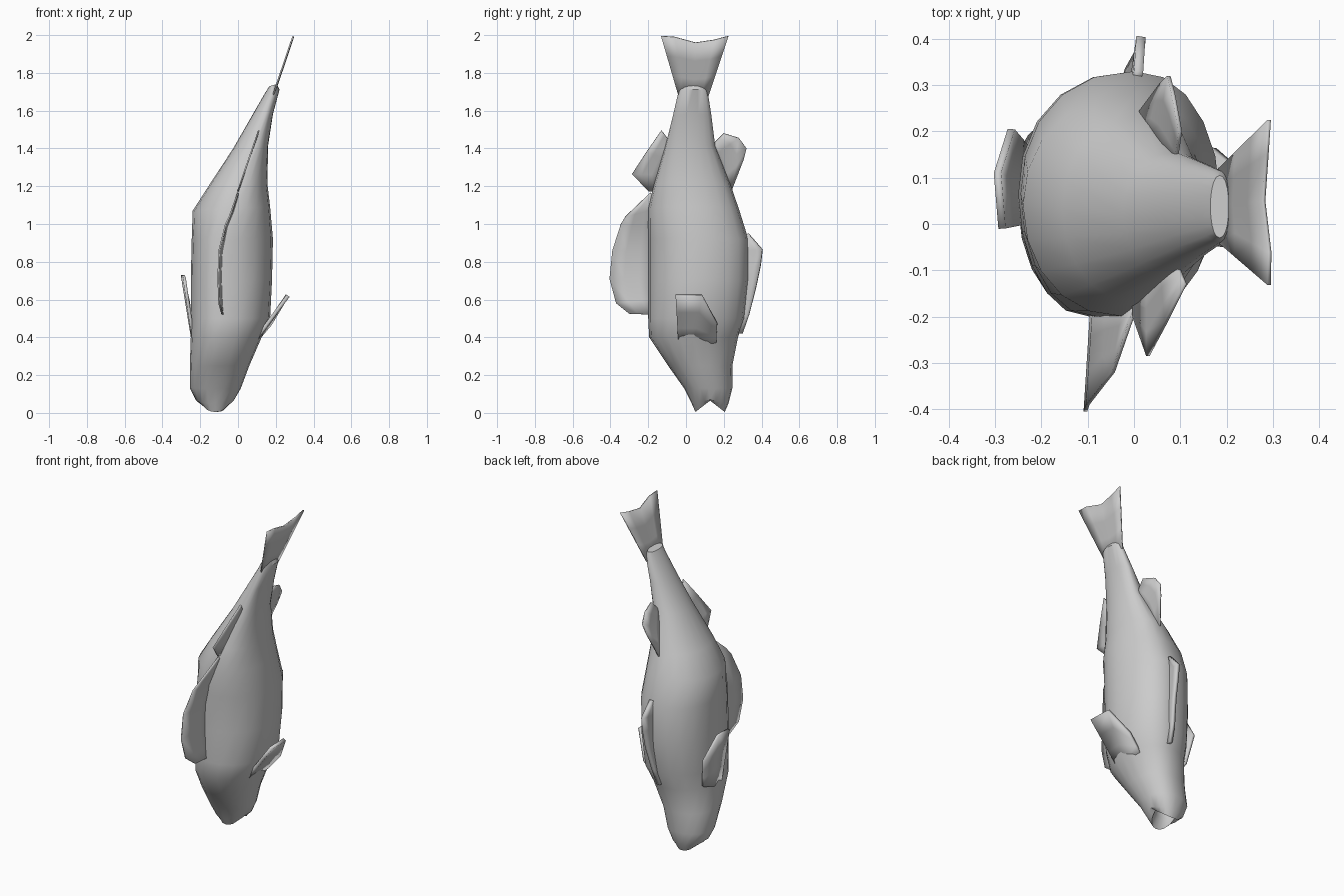
import bpy, bmesh, math

N = 20


def finish(name, bm, angle=40):
    bmesh.ops.recalc_face_normals(bm, faces=bm.faces)
    me = bpy.data.meshes.new(name)
    bm.to_mesh(me)
    bm.free()
    ob = bpy.data.objects.new(name, me)
    bpy.context.collection.objects.link(ob)
    bpy.ops.object.select_all(action='DESELECT')
    ob.select_set(True)
    bpy.context.view_layer.objects.active = ob
    bpy.ops.object.shade_smooth_by_angle(angle=math.radians(angle))
    return ob


def ring(bm, z, x0, x1, y0, y1, xd, xv, tilt=0.0, notch=0.0):
    """Rounded section; xd / xv are the x of the back ridge and the belly ridge."""
    cx, rx, cy, ry = (x0 + x1) / 2, (x1 - x0) / 2, (y0 + y1) / 2, (y1 - y0) / 2
    verts = []
    for i in range(N):
        t = 2 * math.pi * i / N
        u, v = math.sin(t), -math.cos(t)
        u = math.copysign(abs(u) ** 0.9, u)
        lean = (xd + (xv - xd) * (v + 1) / 2 - cx) * (1 - abs(u))
        verts.append(bm.verts.new((cx + rx * u + lean, cy + ry * v,
                                   z + tilt * rx * u + notch * (1 - abs(v)))))
    return verts


def fin(name, base, outer, thick=0.008):
    """Thin sheet bridged between a base line and an outer line."""
    bm = bmesh.new()
    rows = []
    for k in range(4):
        f = k / 3
        rows.append([bm.verts.new([p + (q - p) * f for p, q in zip(a, b)])
                     for a, b in zip(base, outer)])
    for ra, rb in zip(rows, rows[1:]):
        for i in range(len(base) - 1):
            bm.faces.new((ra[i], ra[i + 1], rb[i + 1], rb[i]))
    ob = finish(name, bm)
    mod = ob.modifiers.new("thickness", 'SOLIDIFY')
    mod.thickness = thick
    mod.offset = 0
    return ob


# Body: sections from the mouth cavity over the lips up to the tail root
sections = [
    (0.20, -0.15, -0.09, 0.10, 0.16, -0.12, -0.12, 0, 0),
    (0.07, -0.18, -0.06, 0.08, 0.18, -0.12, -0.11, 0, 0.02),
    (0.005, -0.19, -0.05, 0.05, 0.205, -0.12, -0.11, 0, 0.06),
    (0.05, -0.225, -0.02, 0.03, 0.225, -0.12, -0.11, 0, 0.02),
    (0.13, -0.255, 0.015, -0.01, 0.245, -0.12, -0.10, 0, 0),
    (0.25, -0.255, 0.06, -0.095, 0.245, -0.11, -0.08, 0, 0),
    (0.40, -0.25, 0.125, -0.195, 0.275, -0.09, -0.04, 0, 0),
    (0.50, -0.25, 0.17, -0.20, 0.31, -0.085, -0.02, 0, 0),
    (0.70, -0.25, 0.18, -0.20, 0.33, -0.095, 0.0, 0, 0),
    (0.92, -0.245, 0.185, -0.20, 0.33, -0.08, 0.0, 0, 0),
    (1.08, -0.24, 0.17, -0.20, 0.28, -0.02, 0.0, 0.05, 0),
    (1.21, -0.155, 0.155, -0.17, 0.235, 0.01, 0.02, 0.05, 0),
    (1.41, -0.025, 0.16, -0.11, 0.155, 0.085, 0.09, 0.1, 0),
    (1.57, 0.065, 0.185, -0.07, 0.135, 0.14, 0.14, 0.2, 0),
    (1.70, 0.14, 0.22, -0.04, 0.115, 0.185, 0.185, 0.3, 0),
    (1.735, 0.165, 0.205, -0.03, 0.105, 0.185, 0.185, 0.3, 0),
]
bm = bmesh.new()
rings = [ring(bm, *s) for s in sections]
for a, b in zip(rings, rings[1:]):
    for i in range(N):
        j = (i + 1) % N
        bm.faces.new((a[i], a[j], b[j], b[i]))
bm.faces.new(rings[0])
bm.faces.new(rings[-1])
finish("fish_body", bm)

# Front back-fin, tall and rounded
fin("front_dorsal_fin",
    [(-0.08, -0.17, 0.52), (-0.085, -0.17, 0.60), (-0.09, -0.17, 0.72), (-0.085, -0.17, 0.85),
     (-0.06, -0.17, 0.98), (-0.02, -0.17, 1.08), (0.0, -0.17, 1.15)],
    [(-0.085, -0.30, 0.525), (-0.10, -0.37, 0.58), (-0.105, -0.405, 0.71), (-0.10, -0.39, 0.86),
     (-0.065, -0.345, 1.00), (-0.045, -0.32, 1.04), (0.0, -0.19, 1.165)])
# Rear back-fin
fin("rear_dorsal_fin",
    [(0.0, -0.16, 1.17), (0.03, -0.13, 1.26), (0.06, -0.10, 1.35), (0.09, -0.08, 1.43)],
    [(0.0, -0.20, 1.175), (0.03, -0.285, 1.265), (0.07, -0.21, 1.38), (0.11, -0.13, 1.495)])
# Belly fin, lying along the underside
fin("belly_fin",
    [(-0.02, 0.27, 0.42), (-0.01, 0.29, 0.52), (0.0, 0.30, 0.65), (0.0, 0.30, 0.78),
     (0.0, 0.30, 0.86), (0.0, 0.29, 0.93)],
    [(-0.02, 0.30, 0.42), (-0.01, 0.335, 0.52), (0.01, 0.37, 0.66), (0.015, 0.395, 0.78),
     (0.015, 0.405, 0.865), (0.01, 0.33, 0.95)], 0.02)
# Anal fin
fin("anal_fin",
    [(0.01, 0.21, 1.18), (0.03, 0.19, 1.24), (0.05, 0.16, 1.31), (0.07, 0.14, 1.36), (0.09, 0.13, 1.41)],
    [(0.015, 0.245, 1.185), (0.06, 0.305, 1.34), (0.075, 0.32, 1.40), (0.085, 0.28, 1.455), (0.10, 0.20, 1.48)])
# Side fins behind the head
fin("right_pectoral_fin",
    [(0.08, -0.04, 0.37), (0.09, 0.04, 0.37), (0.09, 0.16, 0.375)],
    [(0.265, -0.055, 0.62), (0.26, 0.085, 0.62), (0.17, 0.165, 0.47)], 0.02)
fin("left_pectoral_fin",
    [(-0.235, 0.0, 0.38), (-0.24, 0.08, 0.39), (-0.235, 0.17, 0.42)],
    [(-0.285, -0.01, 0.72), (-0.295, 0.11, 0.73), (-0.265, 0.205, 0.60)], 0.016)
# Tail fin with a shallow fork
fin("tail_fin",
    [(0.185, -0.04, 1.68), (0.185, 0.0, 1.67), (0.185, 0.04, 1.67), (0.185, 0.08, 1.67), (0.185, 0.12, 1.68)],
    [(0.292, -0.132, 1.995), (0.293, -0.06, 1.99), (0.28, 0.05, 1.96), (0.287, 0.15, 1.975), (0.292, 0.225, 1.995)])
